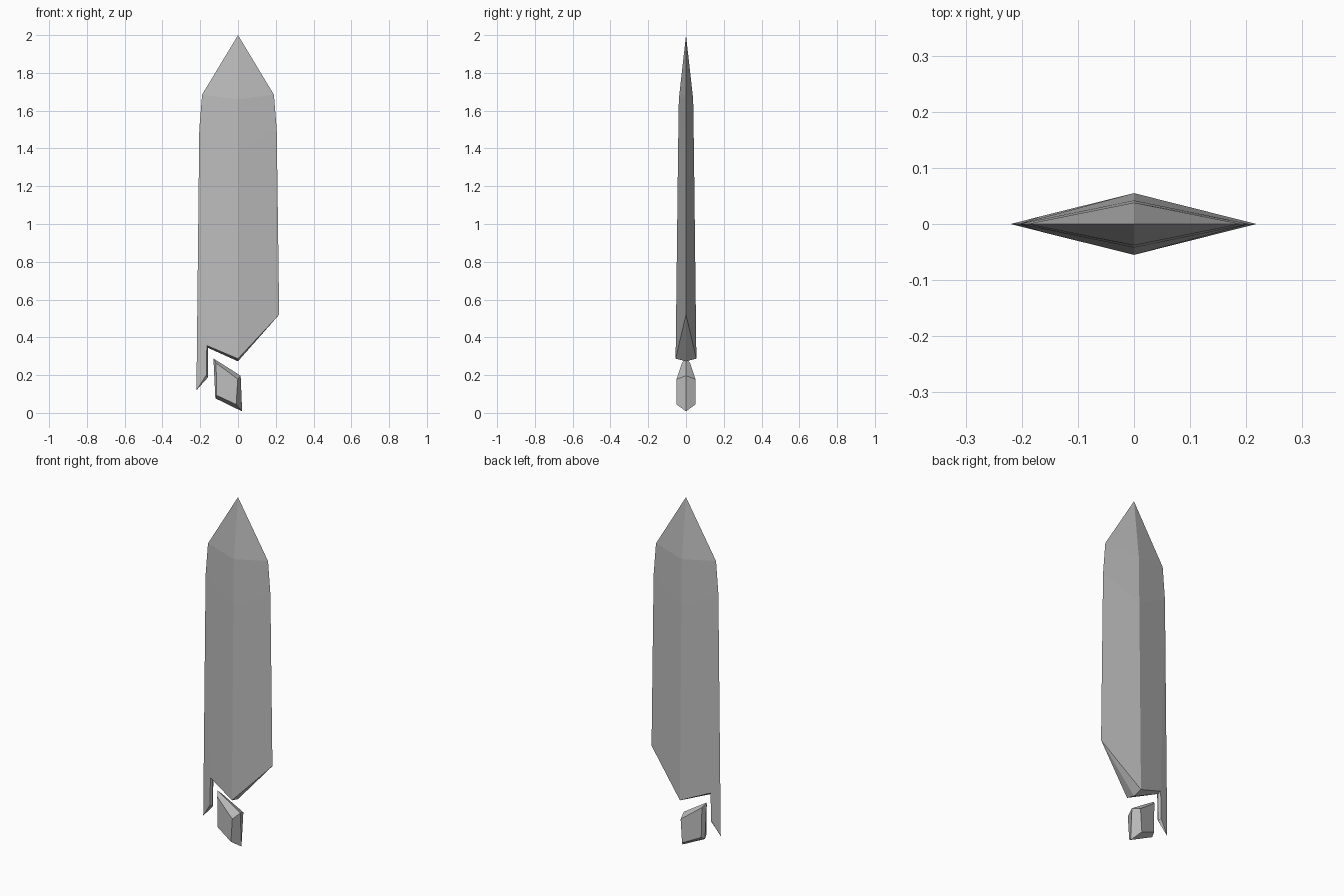
import bpy
import bmesh
from mathutils import Vector

old = bpy.data.objects.get("Cube")
if old:
    bpy.data.objects.remove(old, do_unlink=True)

# One plain steel colour
steel = bpy.data.materials.new("steel_grey")
steel.use_nodes = True
colour = (0.5, 0.5, 0.5, 1)
steel.diffuse_color = colour
bsdf = steel.node_tree.nodes["Principled BSDF"]
bsdf.inputs["Base Color"].default_value = colour
bsdf.inputs["Roughness"].default_value = 0.6


def mirrored_solid(name, points, faces):
    """Build the front half from named points and mirror it to the back."""
    bm = bmesh.new()
    for sign in (1, -1):
        verts = {k: bm.verts.new((x, y * sign, z)) for k, (x, y, z) in points.items()}
        for face in faces:
            bm.faces.new([verts[k] for k in face.split()][::sign])
    bmesh.ops.remove_doubles(bm, verts=bm.verts, dist=0.0005)
    bmesh.ops.recalc_face_normals(bm, faces=bm.faces)
    mesh = bpy.data.meshes.new(name)
    bm.to_mesh(mesh)
    bm.free()
    mesh.materials.append(steel)
    obj = bpy.data.objects.new(name, mesh)
    bpy.context.collection.objects.link(obj)
    return obj


# Blade: diamond section with a central ridge, broken at the bottom
blade = {
    "tip": (0, 0, 2),
    "left_shoulder": (0.19, 0, 1.685), "right_shoulder": (-0.19, 0, 1.685),
    "ridge_shoulder": (0, -0.038, 1.66),
    "left_upper": (0.205, 0, 1.5), "right_upper": (-0.205, 0, 1.5),
    "ridge_upper": (0, -0.042, 1.39),
    "left_end": (0.218, 0, 0.52), "right_end": (-0.22, 0, 0.12),
    "ridge_end": (0, -0.055, 0.287),
    "notch_top": (-0.165, -0.014, 0.357), "notch_low": (-0.168, -0.013, 0.2),
    "core_end": (0, 0, 0.273),
    "core_top": (-0.16, 0, 0.345), "core_low": (-0.16, 0, 0.187),
}
mirrored_solid("broken_blade", blade, [
    "tip ridge_shoulder left_shoulder",
    "tip right_shoulder ridge_shoulder",
    "left_shoulder ridge_shoulder ridge_upper left_upper",
    "ridge_shoulder right_shoulder right_upper ridge_upper",
    "left_upper ridge_upper ridge_end left_end",
    "ridge_upper right_upper notch_top ridge_end",
    "right_upper right_end notch_low notch_top",
    "left_end ridge_end core_end",
    "ridge_end notch_top core_top core_end",
    "notch_top notch_low core_low core_top",
    "notch_low right_end core_low",
])

# Loose shard: outer rim in the middle plane, smaller facet on each side
shard = {
    "rim_a": (-0.13, 0, 0.288), "rim_b": (0.014, 0, 0.197),
    "rim_c": (0.022, 0, 0.008), "rim_d": (-0.12, 0, 0.077),
    "facet_a": (-0.116, -0.022, 0.264), "facet_b": (-0.001, -0.05, 0.178),
    "facet_c": (-0.01, -0.05, 0.045), "facet_d": (-0.113, -0.024, 0.093),
}
faces = ["facet_a facet_d facet_c facet_b"]
for a, b in zip("abcd", "bcda"):
    faces.append(f"rim_{a} facet_{a} facet_{b} rim_{b}")
mirrored_solid("blade_shard", shard, faces)
